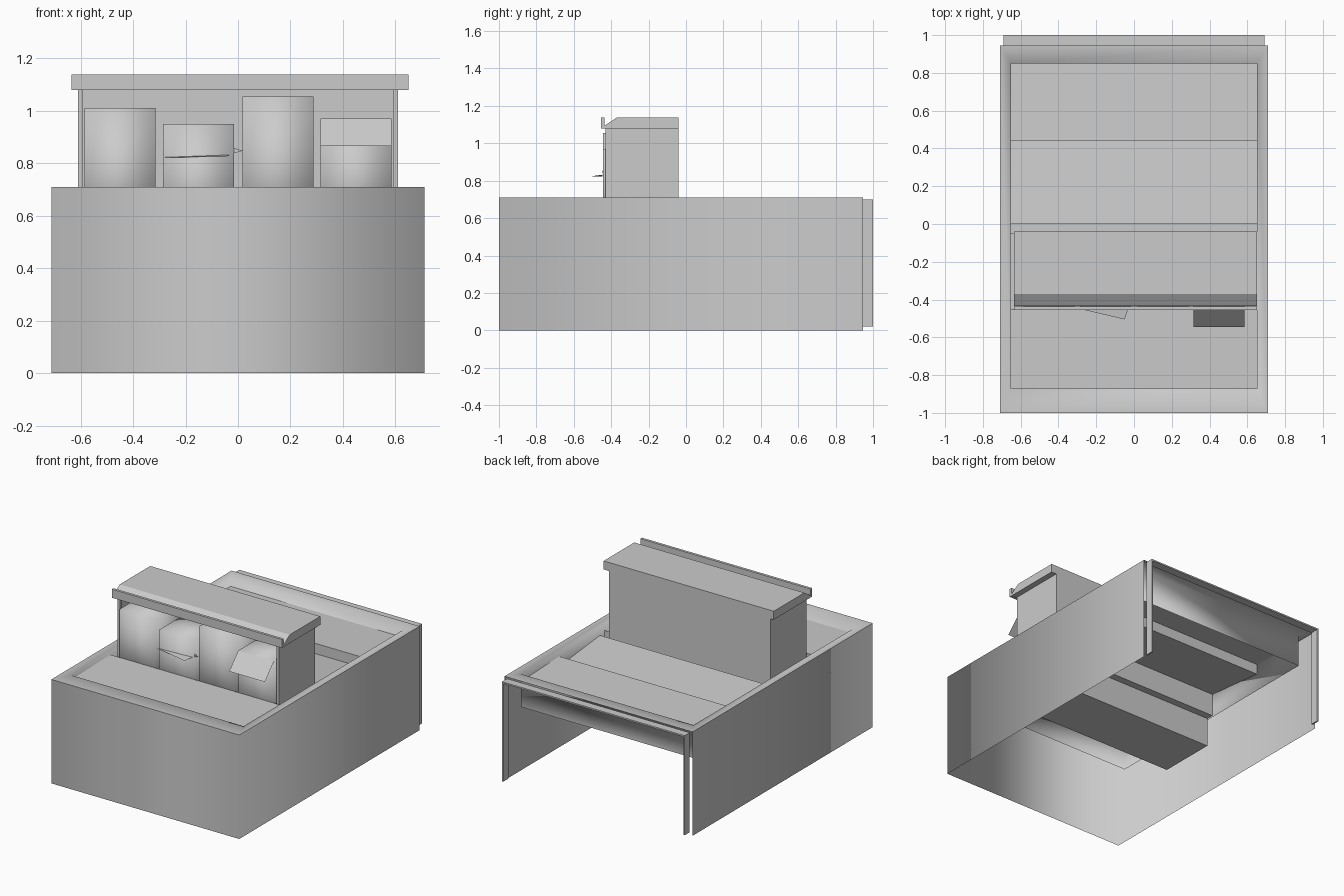
import bpy, bmesh, math

if "Cube" in bpy.data.objects:
    bpy.data.objects.remove(bpy.data.objects["Cube"])


def mesh(name, verts, faces, smooth=False, solid=False):
    me = bpy.data.meshes.new(name)
    me.from_pydata(verts, [], faces)
    if solid:
        bm = bmesh.new()
        bm.from_mesh(me)
        bmesh.ops.recalc_face_normals(bm, faces=bm.faces)
        bm.to_mesh(me)
        bm.free()
    ob = bpy.data.objects.new(name, me)
    bpy.context.collection.objects.link(ob)
    for p in me.polygons:
        p.use_smooth = smooth
    return ob


def box(name, x0, x1, y0, y1, z0, z1, smooth=False):
    v = [(x, y, z) for x in (x0, x1) for y in (y0, y1) for z in (z0, z1)]
    f = [(0, 1, 3, 2), (4, 6, 7, 5), (0, 4, 5, 1), (2, 3, 7, 6), (0, 2, 6, 4), (1, 5, 7, 3)]
    return mesh(name, v, f, smooth, solid=True)


def sheet(name, prof, x0=-0.65, x1=0.65):
    """Open strip: a y-z profile swept along x."""
    n = len(prof)
    v = [(x, y, z) for x in (x0, x1) for y, z in prof]
    return mesh(name, v, [(i, n + i, n + i + 1, i + 1) for i in range(n - 1)])


def prism(name, prof, x0, x1):
    """Closed solid: a y-z profile swept along x."""
    n = len(prof)
    v = [(x, y, z) for x in (x0, x1) for y, z in prof]
    f = [(i, (i + 1) % n, n + (i + 1) % n, n + i) for i in range(n)]
    f += [tuple(range(n)), tuple(range(n, 2 * n))]
    return mesh(name, v, f, solid=True)


# Outer walls: U-shaped, open at the back and below
plan = [(-0.71, 0.945), (-0.71, -1), (0.71, -1), (0.71, 0.945)]
mesh("outer_walls", [(x, y, z) for z in (0, 0.71) for x, y in plan],
     [(i, i + 1, i + 5, i + 4) for i in range(3)], smooth=True)

# Flat rim around the top with a skirt hanging from its inner edge
inner = [(-0.652, 0.85), (-0.652, -0.87), (0.652, -0.87), (0.652, 0.85)]
ring = [(x, y, 0.71) for x, y in plan]
ring += [(x, y, z) for z in (0.705, 0.48) for x, y in inner]
mesh("top_rim", ring,
     [(i + k, (i + 1) % 4 + k, (i + 1) % 4 + k + 4, i + k + 4) for k in (0, 4) for i in range(4)],
     smooth=True)

# Back frame: two thin posts and a top rail
for side, s in (("left", -1), ("right", 1)):
    a, b = sorted((s * 0.68, s * 0.69))
    box(f"back_post_{side}", a, b, 0.945, 1.0, 0.02, 0.70)
box("back_rail", -0.69, 0.69, 0.945, 1.0, 0.69, 0.70)

# Stepped trays inside the rim
sheet("front_tray", [(-0.45, 0.685), (-0.87, 0.675)])
sheet("rear_tray", [(0.85, 0.655), (0.44, 0.67), (0.44, 0.60)])
sheet("middle_tray", [(0.44, 0.60), (0.0, 0.645), (0.0, 0.49), (-0.05, 0.49)])

# Cabinet: open front, its lower part sinks below the trays
xs, y0, y1, zb, zt = 0.61, -0.43, -0.04, 0.49, 1.09
mesh("cabinet_shell",
     [(x, y, z) for z in (zb, zt) for x, y in ((-xs, y0), (-xs, y1), (xs, y1), (xs, y0))],
     [(1, 5, 4, 0), (2, 6, 5, 1), (3, 7, 6, 2)])
sheet("cabinet_well", [(-0.05, 0.66), (-0.05, 0.29), (-0.45, 0.29), (-0.45, 0.685)])
for side, s in (("left", -1), ("right", 1)):
    a, b = sorted((s * 0.592, s * 0.61))
    box(f"cabinet_edge_{side}", a, b, y0, y0 + 0.02, zb, zt)

# Four bins of different heights standing in the cabinet
for i, (x, top) in enumerate(((-0.585, 1.01), (-0.285, 0.95), (0.018, 1.055), (0.315, 0.97))):
    box(f"bin_{i + 1}", x, x + 0.27, -0.445, -0.06, 0.5, top, smooth=True)

# Flaps on the bins
mesh("bin_flap", [(0.315, -0.447, 0.97), (0.585, -0.447, 0.97),
                  (0.585, -0.545, 0.865), (0.315, -0.545, 0.865)], [(0, 1, 2, 3)])
mesh("bin_shelf", [(-0.305, -0.445, 0.822), (-0.05, -0.505, 0.824),
                   (-0.03, -0.447, 0.832)], [(0, 1, 2)])
mesh("bin_tab", [(-0.015, -0.447, 0.838), (0.018, -0.45, 0.848), (-0.015, -0.447, 0.858)], [(0, 1, 2)])

# Cabinet roof with bevelled front and an upright lip
prism("cabinet_roof", [(-0.435, 1.08), (-0.435, 1.095), (-0.37, 1.138),
                       (-0.04, 1.138), (-0.04, 1.08)], -0.635, 0.65)
box("roof_lip", -0.635, 0.65, -0.455, -0.437, 1.08, 1.138)
